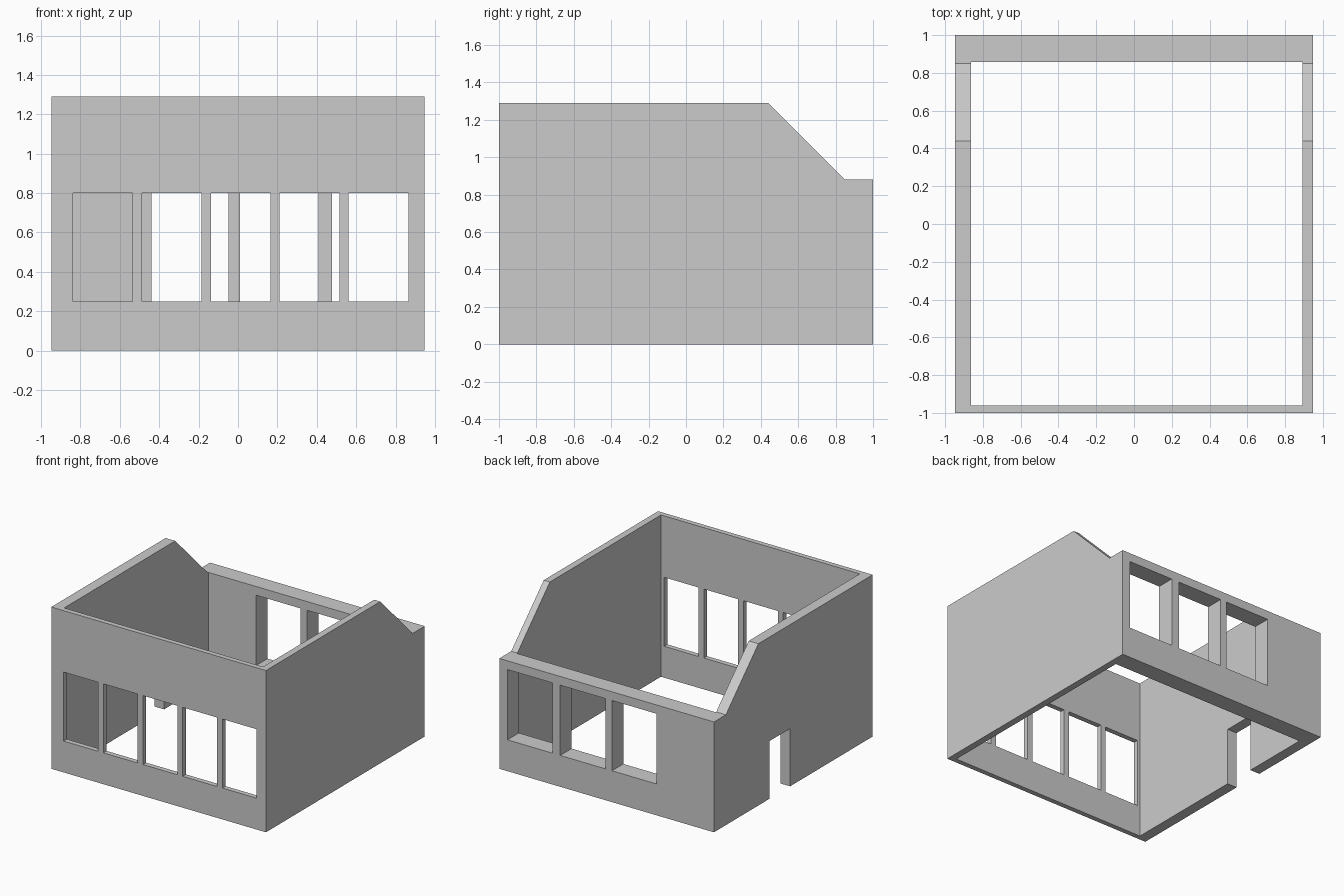
import bpy, bmesh

if "Cube" in bpy.data.objects:
    bpy.data.objects.remove(bpy.data.objects["Cube"])

def box(name, x0, x1, y0, y1, z0, z1):
    bpy.ops.mesh.primitive_cube_add(size=1, location=((x0 + x1) / 2, (y0 + y1) / 2, (z0 + z1) / 2))
    ob = bpy.context.object
    ob.name = name
    ob.scale = (x1 - x0, y1 - y0, z1 - z0)
    bpy.ops.object.transform_apply(location=True, rotation=False, scale=True)
    ob.hide_render = True
    return ob

# House walls: side profile extruded across the width
profile = [(-1, 0), (1, 0), (1, 0.88), (0.85, 0.88), (0.44, 1.29), (-1, 1.29)]
bm = bmesh.new()
face = bm.faces.new([bm.verts.new((-0.947, y, z)) for y, z in profile])
ext = bmesh.ops.extrude_face_region(bm, geom=[face])
bmesh.ops.translate(bm, vec=(1.894, 0, 0),
                    verts=[v for v in ext["geom"] if isinstance(v, bmesh.types.BMVert)])
bmesh.ops.recalc_face_normals(bm, faces=bm.faces)
mesh = bpy.data.meshes.new("house_walls")
bm.to_mesh(mesh)
bm.free()
walls = bpy.data.objects.new("house_walls", mesh)
bpy.context.collection.objects.link(walls)

# Room interior, open at top and bottom
cutters = [box("room_cutter", -0.862, 0.893, -0.96, 0.857, -0.5, 2)]

# Five front windows
for i in range(5):
    x = -0.838 + i * 0.35
    cutters.append(box("front_window_cutter", x, x + 0.303, -1.1, -0.9, 0.25, 0.80))

# Three wider back windows
for x0, x1 in [(-0.44, -0.047), (0.01, 0.41), (0.478, 0.875)]:
    cutters.append(box("back_window_cutter", x0, x1, 0.8, 1.1, 0.25, 0.81))

# Doorway in the left wall
cutters.append(box("door_cutter", -1.1, -0.8, 0.04, 0.30, -0.2, 0.46))

# Cut the openings and remove the cutters
bpy.context.view_layer.objects.active = walls
for c in cutters:
    mod = walls.modifiers.new("cut", 'BOOLEAN')
    mod.operation = 'DIFFERENCE'
    mod.solver = 'EXACT'
    mod.object = c
    bpy.ops.object.modifier_apply(modifier=mod.name)
    bpy.data.objects.remove(c, do_unlink=True)
